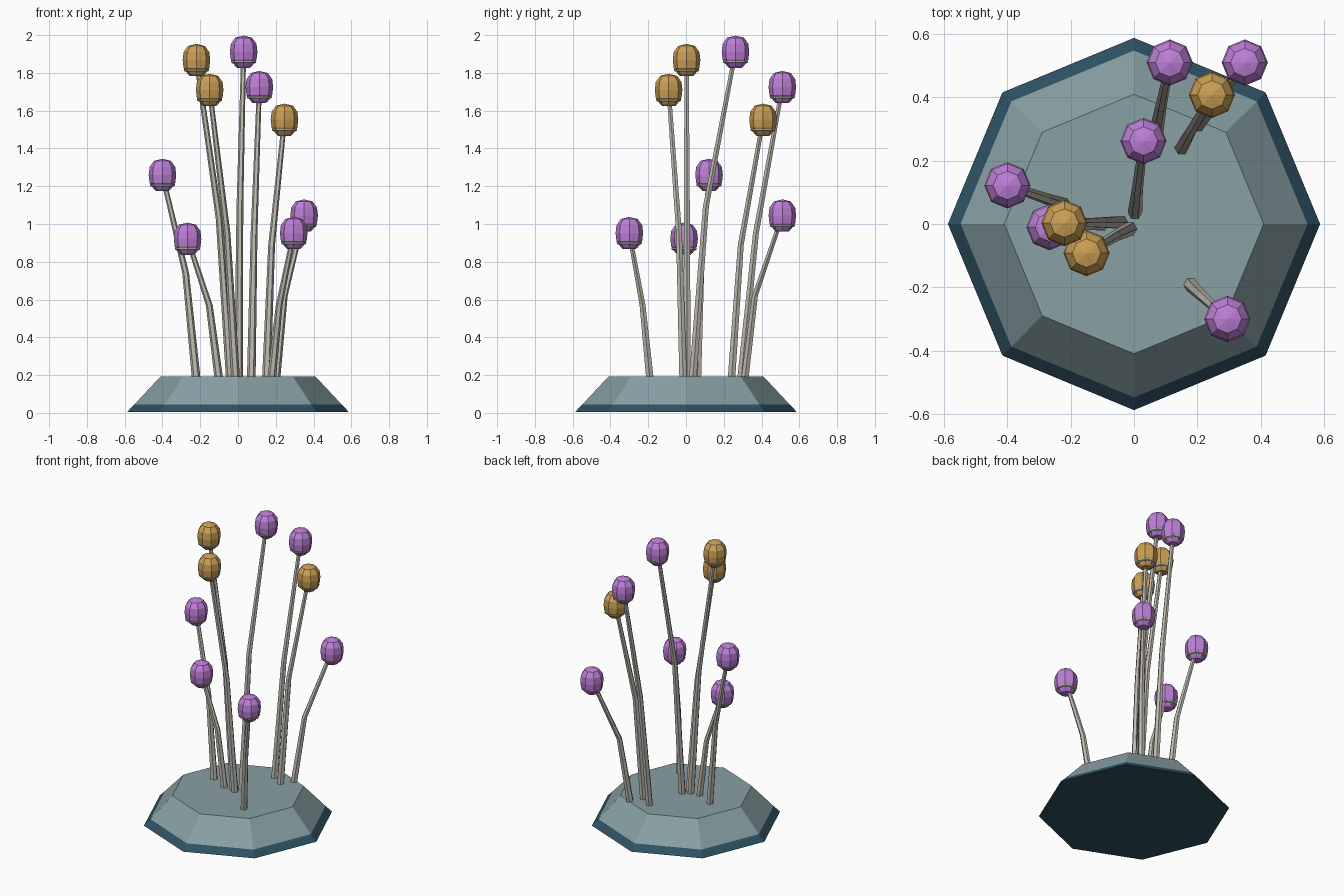
import bpy, bmesh, math
from mathutils import Vector

if "Cube" in bpy.data.objects:
    bpy.data.objects.remove(bpy.data.objects["Cube"])


def srgb(r, g, b):
    f = lambda c: (c / 255 / 12.92) if c < 10 else ((c / 255 + 0.055) / 1.055) ** 2.4
    return (f(r), f(g), f(b), 1.0)


def material(name, rgb):
    m = bpy.data.materials.new(name)
    m.diffuse_color = srgb(*rgb)
    m.use_nodes = True
    m.node_tree.nodes["Principled BSDF"].inputs["Base Color"].default_value = m.diffuse_color
    return m


TEAL = material("grey teal", (136, 160, 164))
DARK = material("dark blue", (46, 82, 100))
STALK = material("pale stone grey", (190, 186, 176))
PURPLE = material("purple", (190, 128, 216))
GOLD = material("gold", (204, 160, 86))


def lathe(name, rings, sides, mats, mat_rule=None):
    """Rings are (centre, radius); stacked and joined, ends capped."""
    bm = bmesh.new()
    loops = []
    for c, r in rings:
        c = Vector(c)
        loops.append([bm.verts.new(c + Vector((r * math.cos(a), r * math.sin(a), 0)))
                      for a in (2 * math.pi * i / sides for i in range(sides))])
    for lo, hi in zip(loops, loops[1:]):
        for i in range(sides):
            j = (i + 1) % sides
            bm.faces.new((lo[i], lo[j], hi[j], hi[i]))
    bm.faces.new(loops[0][::-1])
    bm.faces.new(loops[-1])
    if mat_rule:
        for f in bm.faces:
            f.material_index = mat_rule(f.calc_center_median())
    me = bpy.data.meshes.new(name)
    bm.to_mesh(me)
    bm.free()
    for m in mats:
        me.materials.append(m)
    ob = bpy.data.objects.new(name, me)
    bpy.context.collection.objects.link(ob)
    return ob


# Octagonal base with a dark lower rim and underside
lathe("base", [((0, 0, 0.004), 0.588), ((0, 0, 0.045), 0.548), ((0, 0, 0.193), 0.41)],
      8, [TEAL, DARK], lambda c: 1 if c.z < 0.04 else 0)

# Each stalk: foot (x, y), bend (x, y, z), bud centre (x, y, z), bud colour
stalks = [
    ((-0.04, 0.005), (-0.10, 0.005, 1.03), (-0.22, 0.003, 1.868), GOLD),
    ((-0.012, -0.015), (-0.058, -0.037, 0.95), (-0.15, -0.092, 1.71), GOLD),
    ((0.003, 0.035), (0.01, 0.105, 1.09), (0.03, 0.262, 1.912), PURPLE),
    ((0.07, 0.29), (0.085, 0.37, 0.95), (0.113, 0.51, 1.725), PURPLE),
    ((0.15, 0.24), (0.178, 0.29, 0.89), (0.246, 0.408, 1.552), GOLD),
    ((-0.22, 0.06), (-0.277, 0.08, 0.74), (-0.40, 0.122, 1.26), PURPLE),
    ((-0.10, 0.0), (-0.152, -0.003, 0.57), (-0.267, -0.01, 0.922), PURPLE),
    ((0.20, 0.31), (0.245, 0.365, 0.62), (0.35, 0.51, 1.045), PURPLE),
    ((0.177, -0.19), (0.218, -0.23, 0.57), (0.295, -0.30, 0.952), PURPLE),
]

# Bud profile: (height from centre, radius)
bud = [(-0.085, 0.034), (-0.074, 0.046), (-0.042, 0.068), (0.0, 0.073),
       (0.042, 0.068), (0.074, 0.045), (0.085, 0.002)]

for n, (foot, bend, head, colour) in enumerate(stalks, 1):
    x, y, z = head
    lathe(f"stalk_{n}", [((*foot, 0.17), 0.023), (bend, 0.018), (head, 0.013)], 6, [STALK])
    lathe(f"bud_{n}", [((x, y, z + h), r) for h, r in bud], 8, [colour])
    # Thin pale collar round the lower part of the bud
    lathe(f"collar_{n}", [((x, y, z - 0.061), 0.059), ((x, y, z - 0.058), 0.065),
                          ((x, y, z - 0.050), 0.067), ((x, y, z - 0.047), 0.062)], 8, [STALK])
